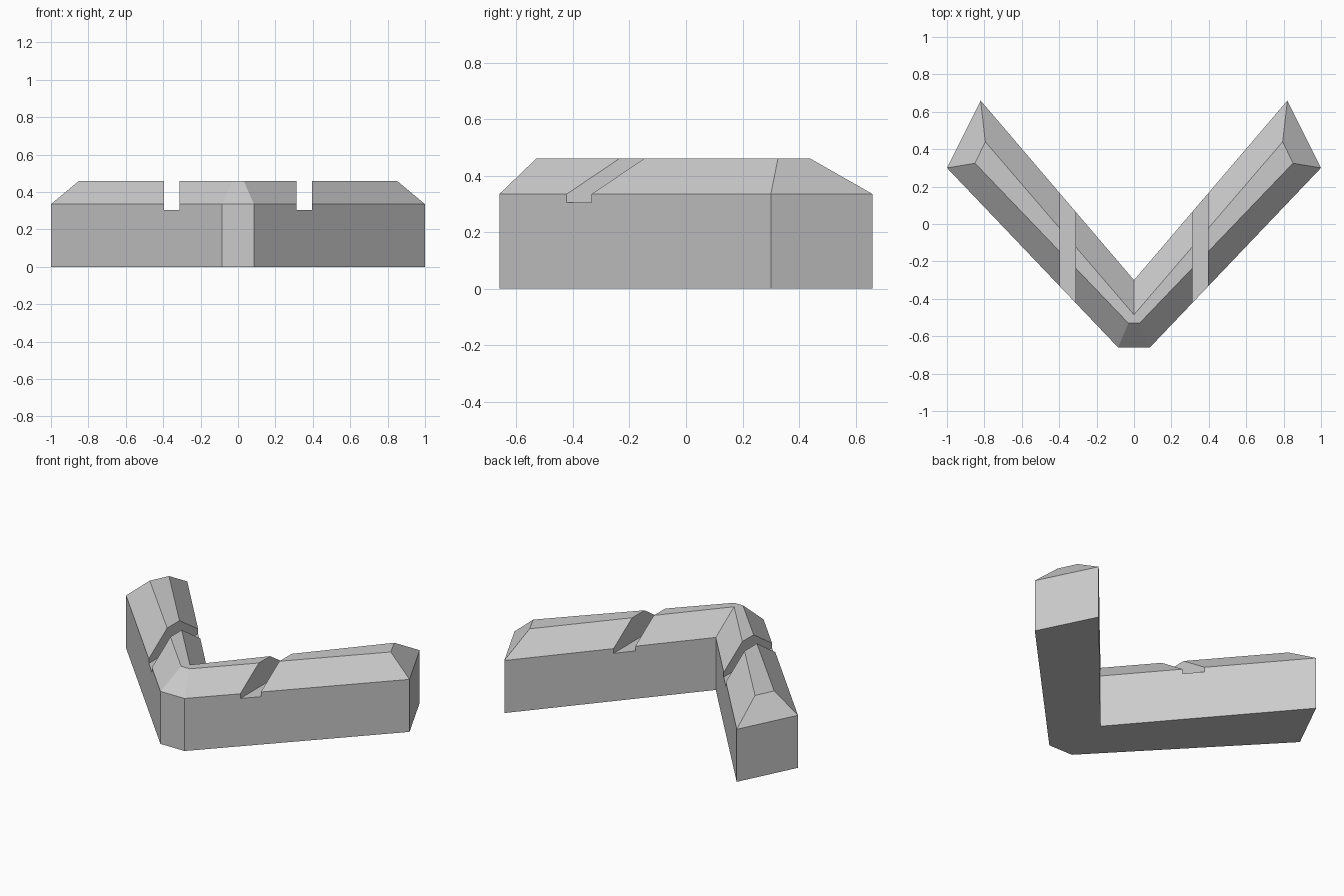
import bpy
import bmesh

cube = bpy.data.objects.get("Cube")
if cube:
    bpy.data.objects.remove(cube)

stone = bpy.data.materials.new("pale_grey")
stone.use_nodes = True
GREY = (0.6, 0.6, 0.6, 1)
stone.diffuse_color = GREY
stone.node_tree.nodes["Principled BSDF"].inputs["Base Color"].default_value = GREY

EAVE, TOP = 0.335, 0.46


def mirrored(inner, half):
    """Closed V outline from its inner corner and the points of the left arm."""
    return [inner] + [(-x, y) for x, y in half] + half[::-1]


# Outlines of the walls and of the flat top
base = mirrored((0, -0.30), [(0.82, 0.66), (1.0, 0.30), (0.085, -0.66)])
crown = mirrored((0, -0.485), [(0.795, 0.44), (0.85, 0.325), (0.03, -0.53)])

# V-shaped wall with bevelled top, lofted through three rings
bm = bmesh.new()
rings = [[bm.verts.new((x, y, z)) for x, y in outline]
         for outline, z in ((base, 0), (base, EAVE), (crown, TOP))]
for low, high in zip(rings, rings[1:]):
    for i in range(len(low)):
        j = (i + 1) % len(low)
        bm.faces.new((low[i], low[j], high[j], high[i]))
bm.faces.new(rings[0])
bm.faces.new(rings[-1])
bmesh.ops.recalc_face_normals(bm, faces=bm.faces)
mesh = bpy.data.meshes.new("v_wall")
bm.to_mesh(mesh)
bm.free()
mesh.materials.append(stone)
wall = bpy.data.objects.new("v_wall", mesh)
bpy.context.collection.objects.link(wall)

# Square notch across each arm
for side in (-1, 1):
    bpy.ops.mesh.primitive_cube_add(size=1, location=(side * 0.354, 0, 0.505))
    cutter = bpy.context.object
    cutter.name = "notch_cutter"
    cutter.scale = (0.084, 2, 0.4)
    cutter.hide_render = True
    cutter.data.materials.append(stone)
    cut = wall.modifiers.new("notch", 'BOOLEAN')
    cut.operation = 'DIFFERENCE'
    cut.solver = 'EXACT'
    cut.object = cutter
    bpy.ops.object.select_all(action='DESELECT')
    bpy.context.view_layer.objects.active = wall
    wall.select_set(True)
    bpy.ops.object.modifier_apply(modifier=cut.name)
    bpy.data.objects.remove(cutter)
